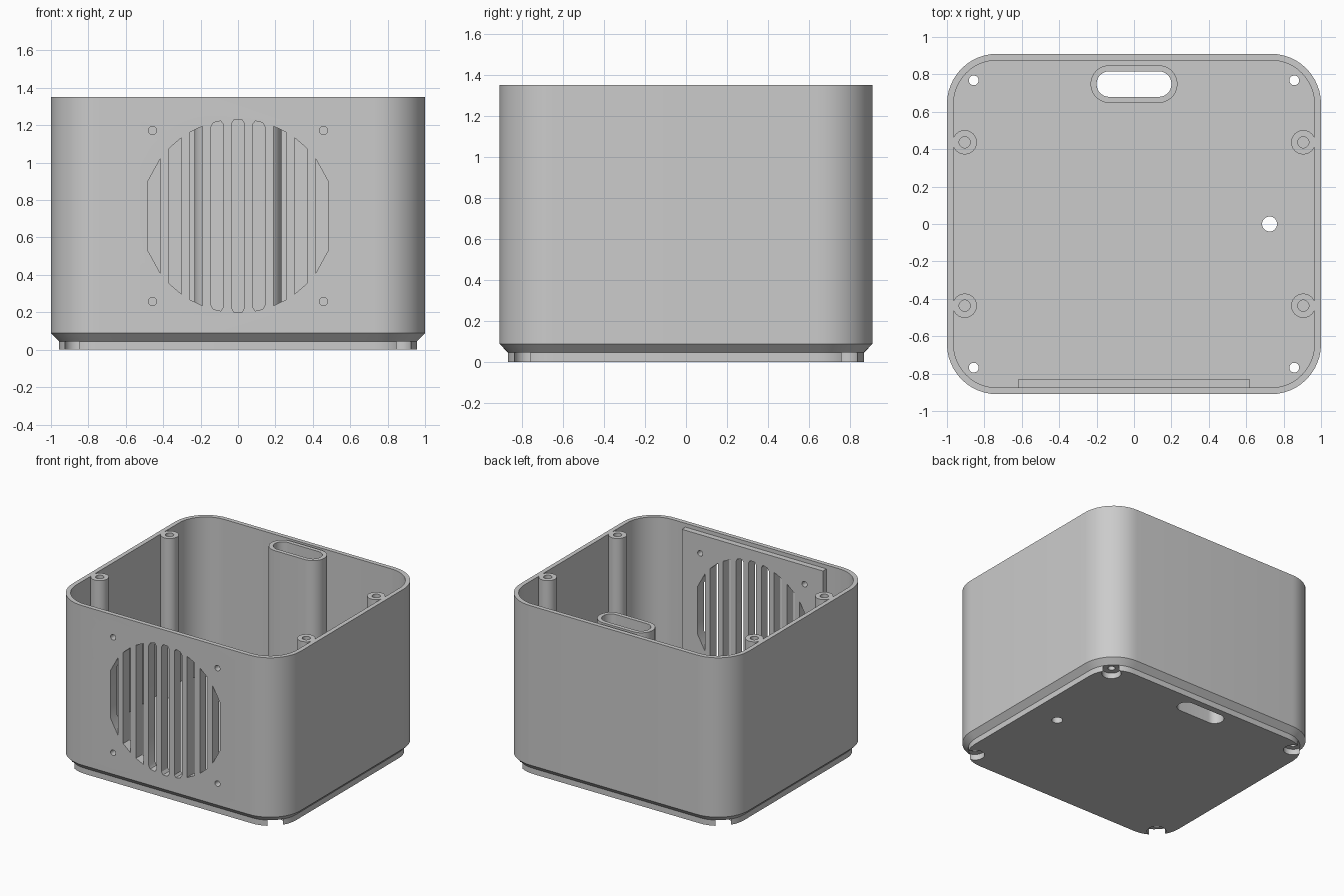
import bpy, bmesh, math

if "Cube" in bpy.data.objects:
    bpy.data.objects.remove(bpy.data.objects["Cube"], do_unlink=True)

HX, HY, TOP, FLOOR = 1.0, 0.91, 1.35, 0.088
WALL, LIP = 0.035, 0.045
FAN_Z = 0.715

grey = bpy.data.materials.new("light_grey_plastic")
grey.use_nodes = True
colour = (0.6, 0.6, 0.6, 1)
grey.diffuse_color = colour
grey.node_tree.nodes["Principled BSDF"].inputs["Base Color"].default_value = colour


def rounded(hx, hy, r, cx=0, cy=0, n=12):
    """Outline of a rounded rectangle."""
    pts = []
    for q, (sx, sy) in enumerate(((1, 1), (-1, 1), (-1, -1), (1, -1))):
        for i in range(n + 1):
            a = (q + i / n) * math.pi / 2
            pts.append((cx + sx * (hx - r) + r * math.cos(a),
                        cy + sy * (hy - r) + r * math.sin(a)))
    return pts


def circle(cx, cy, r, n=32):
    return [(cx + r * math.cos(2 * math.pi * i / n),
             cy + r * math.sin(2 * math.pi * i / n)) for i in range(n)]


def loft(bm, rings):
    """Closed solid through rings of 3D points."""
    loops = [[bm.verts.new(p) for p in ring] for ring in rings]
    n = len(loops[0])
    for a, b in zip(loops, loops[1:]):
        for i in range(n):
            j = (i + 1) % n
            bm.faces.new((a[i], a[j], b[j], b[i]))
    bm.faces.new(loops[0][::-1])
    bm.faces.new(loops[-1])


def upright(bm, outline, z0, z1):
    loft(bm, [[(x, y, z) for x, y in outline] for z in (z0, z1)])


def through_front(bm, outline, y0, y1):
    loft(bm, [[(x, y, z) for x, z in outline] for y in (y0, y1)])


def make(name, bm):
    bmesh.ops.recalc_face_normals(bm, faces=bm.faces)
    mesh = bpy.data.meshes.new(name)
    bm.to_mesh(mesh)
    bm.free()
    mesh.materials.append(grey)
    obj = bpy.data.objects.new(name, mesh)
    bpy.context.scene.collection.objects.link(obj)
    return obj


def combine(obj, tool, operation):
    """Boolean, baked, then the helper is dropped."""
    mod = obj.modifiers.new(operation.lower(), "BOOLEAN")
    mod.operation, mod.solver, mod.object = operation, "EXACT", tool
    graph = bpy.context.evaluated_depsgraph_get()
    mesh = bpy.data.meshes.new_from_object(obj.evaluated_get(graph))
    obj.modifiers.clear()
    obj.data = mesh
    bpy.data.objects.remove(tool, do_unlink=True)


corners = [(sx, sy) for sx in (-1, 1) for sy in (-1, 1)]

# Open-topped shell with a stepped, chamfered foot
bm = bmesh.new()
rings = []
for inset, z in ((0.042, 0), (0.042, LIP), (0, FLOOR), (0, TOP), (WALL, TOP), (WALL, FLOOR)):
    rings.append([(x, y, z) for x, y in rounded(HX - inset, HY - inset, 0.268 - inset)])
loft(bm, rings)
body = make("enclosure_body", bm)

# Added inside: screw bosses, cable duct, fan mounting pad
bm = bmesh.new()
for sx, sy in corners:
    upright(bm, circle(sx * 0.905, sy * 0.437, 0.065), FLOOR - 0.02, TOP)
upright(bm, rounded(0.232, 0.1, 0.099, 0, 0.748), FLOOR - 0.02, TOP)
upright(bm, [(-0.618, -0.89), (0.618, -0.89), (0.618, -0.83), (-0.618, -0.83)],
        FLOOR - 0.02, 1.32)
combine(body, make("inner_parts", bm), "UNION")

# Foot pockets under the corners
bm = bmesh.new()
for sx, sy in corners:
    upright(bm, circle(sx * 0.857, sy * 0.768, 0.07), -0.1, LIP)
combine(body, make("foot_pockets", bm), "DIFFERENCE")

# Holes: feet, bosses, cable duct, floor, fan screws
bm = bmesh.new()
for sx, sy in corners:
    upright(bm, circle(sx * 0.857, sy * 0.768, 0.026), 0.02, 0.2)
    upright(bm, circle(sx * 0.905, sy * 0.437, 0.03), TOP - 0.25, TOP + 0.1)
    through_front(bm, circle(sx * 0.457, FAN_Z + sy * 0.457, 0.022), -1.1, -0.7)
upright(bm, rounded(0.2, 0.068, 0.067, 0, 0.748), -0.1, TOP + 0.1)
upright(bm, circle(0.725, 0, 0.04), -0.1, 0.3)

# Round grille made of vertical slots
R, HALF = 0.516, 0.033
for k in range(-4, 5):
    cx = k * 0.112
    steps = (-1, -0.6, 0, 0.6, 1) if abs(k) < 2 else (-1, 1)
    top = []
    for t in steps:
        x = cx + t * HALF
        soften = 0.02 * (abs(t) == 1) if abs(k) < 2 else 0
        top.append((x, math.sqrt(R * R - x * x) - soften))
    outline = [(x, FAN_Z + h) for x, h in top] + [(x, FAN_Z - h) for x, h in reversed(top)]
    through_front(bm, outline, -1.1, -0.7)
combine(body, make("holes", bm), "DIFFERENCE")

# Smooth curves, sharp edges
bpy.ops.object.select_all(action="DESELECT")
body.select_set(True)
bpy.context.view_layer.objects.active = body
bpy.ops.object.shade_smooth_by_angle(angle=math.radians(30))
